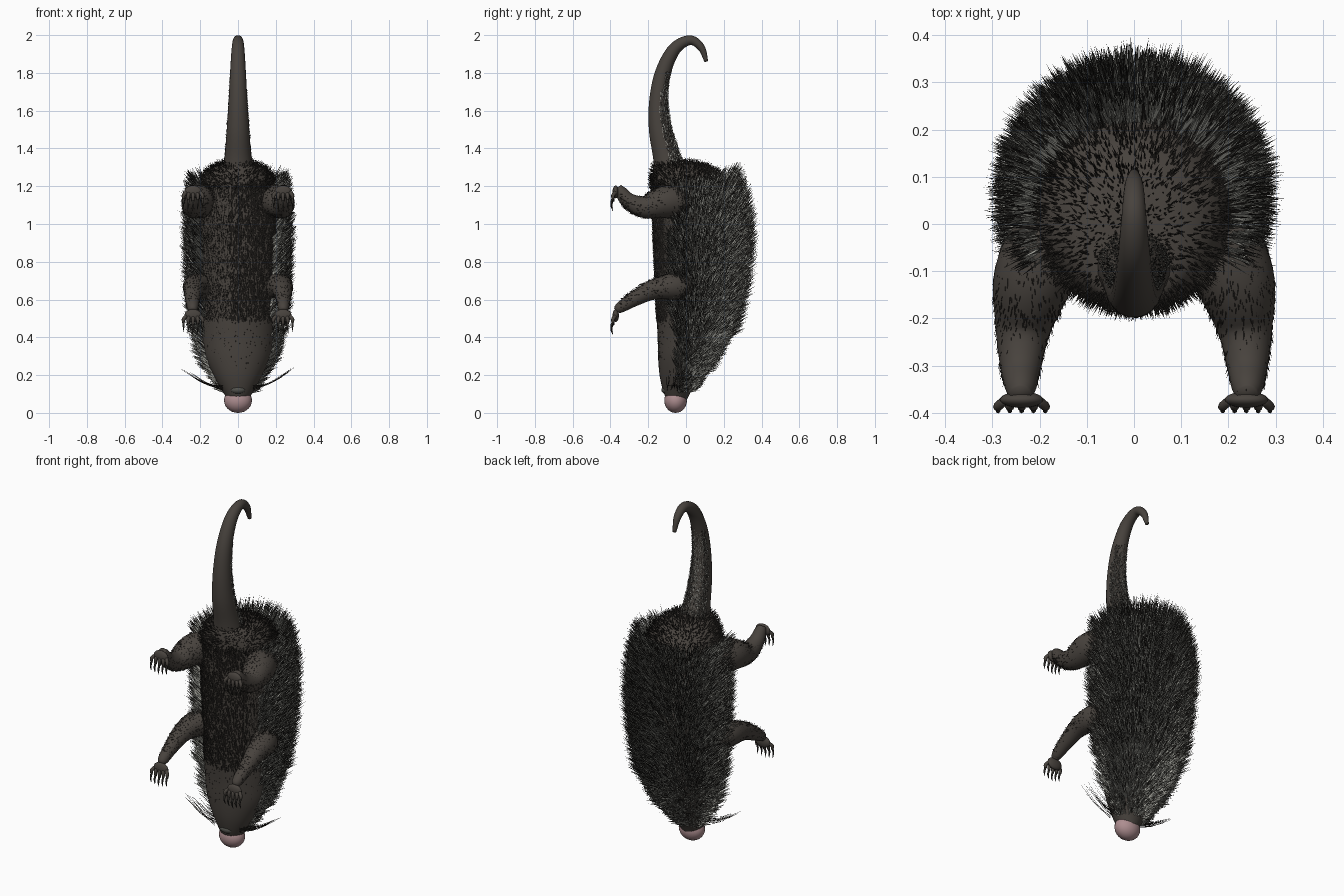
import bpy, bmesh, math, random
from mathutils import Vector

random.seed(4)
if "Cube" in bpy.data.objects:
    bpy.data.objects.remove(bpy.data.objects["Cube"])


def material(name, r, g, b):
    m = bpy.data.materials.new(name)
    m.use_nodes = True
    m.diffuse_color = (r, g, b, 1)
    bsdf = m.node_tree.nodes["Principled BSDF"]
    bsdf.inputs["Base Color"].default_value = (r, g, b, 1)
    bsdf.inputs["Roughness"].default_value = 0.8
    return m


SKIN = material("brown skin", 0.064, 0.055, 0.047)
FUR = material("dark fur", 0.024, 0.021, 0.018)
PALE = material("pale quill", 0.4, 0.4, 0.36)
GREY = material("grey quill", 0.11, 0.11, 0.098)
NOSE = material("pink nose", 0.42, 0.27, 0.28)
CLAW = material("dark claw", 0.035, 0.032, 0.028)
MOUTH = material("grey lip", 0.085, 0.085, 0.075)
UP = Vector((0, 0, 1))


def finish(name, bm, mats, smooth=True):
    mesh = bpy.data.meshes.new(name)
    bm.to_mesh(mesh)
    for m in mats:
        mesh.materials.append(m)
    if smooth:
        mesh.shade_smooth()
    ob = bpy.data.objects.new(name, mesh)
    bpy.context.collection.objects.link(ob)


def spline(rows, steps):
    """Catmull-Rom through rows of numbers."""
    pts = [Vector(r) for r in rows]
    pts = [pts[0] * 2 - pts[1]] + pts + [pts[-1] * 2 - pts[-2]]
    out = []
    for a, b, c, d in zip(pts, pts[1:], pts[2:], pts[3:]):
        for i in range(steps):
            t = i / steps
            out.append(0.5 * (2 * b + (c - a) * t + (2 * a - 5 * b + 4 * c - d) * t * t
                              + (3 * b - a - 3 * c + d) * t ** 3))
    return out + [pts[-2]]


def loft(bm, rings):
    """Skin a list of coordinate rings and cap both ends."""
    loops = [[bm.verts.new(p) for p in ring] for ring in rings]
    for lo, hi in zip(loops, loops[1:]):
        for i in range(len(lo)):
            bm.faces.new((lo[i - 1], lo[i], hi[i], hi[i - 1]))
    bm.faces.new(loops[0])
    bm.faces.new(loops[-1])
    bmesh.ops.recalc_face_normals(bm, faces=bm.faces)
    bm.normal_update()


def tube(bm, rows, steps=5, sides=16):
    """Tapered tube; rows are x, y, z, radius."""
    path = spline(rows, steps)
    rings = []
    for i, p in enumerate(path):
        tan = (path[min(i + 1, len(path) - 1)] - path[max(i - 1, 0)]).xyz.normalized()
        u = tan.cross(Vector((0.97, 0.1, 0.2))).normalized()
        v = tan.cross(u)
        rad = max(p[3], 0.0004)
        rings.append([p.xyz + rad * (u * math.cos(a) + v * math.sin(a))
                      for a in (k * math.tau / sides for k in range(sides))])
    loft(bm, rings)


def ball(name, loc, scale, mat):
    bm = bmesh.new()
    bmesh.ops.create_uvsphere(bm, u_segments=24, v_segments=14, radius=1)
    bmesh.ops.scale(bm, vec=scale, verts=bm.verts)
    bmesh.ops.translate(bm, vec=loc, verts=bm.verts)
    finish(name, bm, [mat])


def spike(bm, p, d, length, rad, base_mat=0, tip_mat=0, split=0):
    """Three-sided hair, optionally split into a base and a tip colour."""
    u = d.orthogonal().normalized()
    v = d.cross(u)
    dirs = [u * math.cos(a) + v * math.sin(a) for a in (0, math.tau / 3, math.tau * 2 / 3)]
    lo = [bm.verts.new(p + k * rad) for k in dirs]
    tip = bm.verts.new(p + d * length)
    if split:
        mid = [bm.verts.new(p + d * length * split + k * rad * 0.75) for k in dirs]
        for i in range(3):
            bm.faces.new((lo[i - 1], lo[i], mid[i], mid[i - 1])).material_index = base_mat
        lo = mid
    for i in range(3):
        bm.faces.new((lo[i - 1], lo[i], tip)).material_index = tip_mat


def scatter(src, count, where):
    """Random points and normals on the faces of src that satisfy a rule."""
    faces = [f for f in src.faces if len(f.verts) == 4 and where(f.calc_center_median())]
    for f in random.choices(faces, [f.calc_area() for f in faces], k=count):
        a, b, c, d = (v.co for v in f.verts)
        s = random.random()
        yield a.lerp(b, s).lerp(d.lerp(c, s), random.random()), f.normal.copy()


def jitter(amount):
    return Vector([random.uniform(-amount, amount) for _ in range(3)])


def pick(pale, grey):
    """Random quill colour index: pale, grey or dark."""
    return random.choices((0, 1, 2), (pale, grey, 1 - pale - grey))[0]


# Body and head: z, half width, belly y, back y
profile = [(0.06, 0.05, -0.10, 0.0), (0.12, 0.085, -0.122, 0.03), (0.2, 0.13, -0.14, 0.08),
           (0.3, 0.175, -0.148, 0.14), (0.4, 0.195, -0.15, 0.19), (0.5, 0.205, -0.155, 0.22),
           (0.65, 0.215, -0.16, 0.25), (0.85, 0.225, -0.17, 0.275), (1.0, 0.225, -0.175, 0.27),
           (1.13, 0.218, -0.18, 0.24), (1.22, 0.197, -0.18, 0.205), (1.28, 0.16, -0.175, 0.155),
           (1.315, 0.1, -0.155, 0.08), (1.325, 0.01, -0.04, -0.02)]
body = bmesh.new()
loft(body, [[(w * math.cos(a), (yb + yf) / 2 + (yb - yf) / 2 * math.sin(a), z)
             for a in (k * math.tau / 40 for k in range(40))]
            for z, w, yf, yb in spline(profile, 4)])
finish("body", body, [SKIN])

# Nose and lip
ball("nose", (0, -0.055, 0.066), (0.074, 0.06, 0.066), NOSE)
ball("lip", (0, -0.106, 0.122), (0.04, 0.024, 0.022), MOUTH)

# Tail with a hooked tip
tail = bmesh.new()
tube(tail, [(0, -0.08, 1.25, 0.088), (0, -0.105, 1.36, 0.071), (0, -0.137, 1.5, 0.06),
            (0, -0.145, 1.65, 0.05), (0, -0.122, 1.8, 0.042), (0, -0.062, 1.925, 0.034),
            (0, 0.02, 1.973, 0.026), (0, 0.08, 1.935, 0.02), (0, 0.108, 1.86, 0.01)], 6, 20)
finish("tail", tail, [SKIN])

# Legs, feet, toes and claws on both sides
hind = [(0.17, -0.02, 1.12, 0.09), (0.215, -0.12, 1.115, 0.085), (0.235, -0.22, 1.09, 0.06),
        (0.24, -0.3, 1.12, 0.044), (0.24, -0.345, 1.17, 0.033), (0.24, -0.362, 1.195, 0.022)]
fore = [(0.17, 0, 0.66, 0.08), (0.22, -0.08, 0.668, 0.07), (0.235, -0.18, 0.65, 0.053),
        (0.24, -0.27, 0.605, 0.04), (0.24, -0.345, 0.56, 0.03), (0.24, -0.365, 0.54, 0.02)]
legs = []
for side, label in ((1, "left"), (-1, "right")):
    for kind, path, z in (("hind", hind, 1.17), ("front", fore, 0.515)):
        leg = bmesh.new()
        tube(leg, [(x * side, y, h, r) for x, y, h, r in path])
        finish(f"{label}_{kind}_leg", leg, [SKIN])
        legs.append(leg)
        ball(f"{label}_{kind}_foot", (0.238 * side, -0.372, z), (0.046, 0.017, 0.034), SKIN)
        toes, claws = bmesh.new(), bmesh.new()
        for i in range(-2, 3):
            x0, x1 = (0.238 + 0.017 * i) * side, (0.238 + 0.025 * i) * side
            drop = z - 0.05 + 0.006 * abs(i)
            tube(toes, [(x0, -0.372, z, 0.01), (x1, -0.386, z - 0.018, 0.01),
                        (x1, -0.386, drop, 0.007)], 3, 8)
            tube(claws, [(x1, -0.386, drop + 0.008, 0.006), (x1, -0.396, drop - 0.02, 0.005),
                         (x1 * 1.01, -0.388, drop - 0.05, 0.001)], 3, 6)
        finish(f"{label}_{kind}_toes", toes, [SKIN])
        finish(f"{label}_{kind}_claws", claws, [CLAW])

# Quills over the back and sides, shorter and paler on the crown
quills = bmesh.new()
for p, n in scatter(body, 14000, lambda c: 0.1 < c.z < 1.19 and c.y > -0.045 - 0.02 * (c.z > 0.5)):
    if p.z < 0.2:
        length, lean = 0.065, 0.9
    elif p.z < 0.37:
        length, lean = 0.095, 0.95
    else:
        length, lean = 0.115 + 0.035 * max(0, n.y), 1.05
    head = p.z < 0.37
    d = (n + UP * lean + jitter(0.22)).normalized()
    spike(quills, p - n * 0.004, d, length * random.uniform(0.75, 1.1), 0.0027,
          pick(0.7, 0.15), pick(0.5, 0.3) if head else pick(0.27, 0.28), 0.6)
finish("quills", quills, [PALE, GREY, FUR], False)

# Short bristles on the back of the tail
bristles = bmesh.new()
spine = spline([(1.3, -0.07), (1.5, -0.125), (1.65, -0.135), (1.8, -0.11)], 8)
for p, n in scatter(tail, 1700, lambda c: 1.3 < c.z < 1.8 and c.y < 0 and
                    c.y > min(spine, key=lambda s: abs(s[0] - c.z))[1]):
    d = (n * 0.3 + UP + jitter(0.15)).normalized()
    spike(bristles, p - n * 0.002, d, random.uniform(0.012, 0.024), 0.0022,
          pick(0.6, 0.2), pick(0.4, 0.2), 0.5)
finish("tail_bristles", bristles, [PALE, GREY, FUR], False)

# Dark fur on the belly, rump, muzzle and legs
fur = bmesh.new()
for p, n in scatter(body, 6500, lambda c: 0.46 < c.z < 1.2 and c.y < -0.05):
    d = (n * 0.2 + UP + jitter(0.15)).normalized()
    spike(fur, p - n * 0.002, d, random.uniform(0.025, 0.045), 0.002)
for p, n in scatter(body, 2300, lambda c: c.z > 1.18):
    d = (n * 0.5 + Vector((p.x, p.y, 0)) * 3 + UP * 0.4 + jitter(0.3)).normalized()
    spike(fur, p - n * 0.002, d, random.uniform(0.02, 0.036), 0.0023)
for p, n in scatter(body, 900, lambda c: 0.12 < c.z < 0.46 and c.y < -0.04):
    spike(fur, p - n * 0.002, (n * 0.2 + UP + jitter(0.1)).normalized(), 0.016, 0.0015)
for leg in legs:
    for p, n in scatter(leg, 900, lambda c: c.y > -0.34):
        d = (n * 0.25 + Vector((0, -1, 0)) + jitter(0.2)).normalized()
        spike(fur, p - n * 0.002, d, random.uniform(0.01, 0.02), 0.0017)
finish("fur", fur, [FUR], False)

# Whiskers fanning up and out from the muzzle
whiskers = bmesh.new()
for side in (1, -1):
    for i in range(16):
        t = i / 15
        y = -0.1 + 0.02 * (i % 4)
        root = Vector((0.08 * side, y, 0.12 + 0.03 * t))
        end = Vector(((0.3 - 0.1 * t) * side, y + random.uniform(-0.02, 0.06),
                      0.25 - 0.07 * t + random.uniform(-0.02, 0)))
        mid = (root + end) / 2 - UP * 0.015
        tube(whiskers, [(*root, 0.0013), (*mid, 0.0011), (*end, 0.0005)], 3, 4)
finish("whiskers", whiskers, [FUR])
